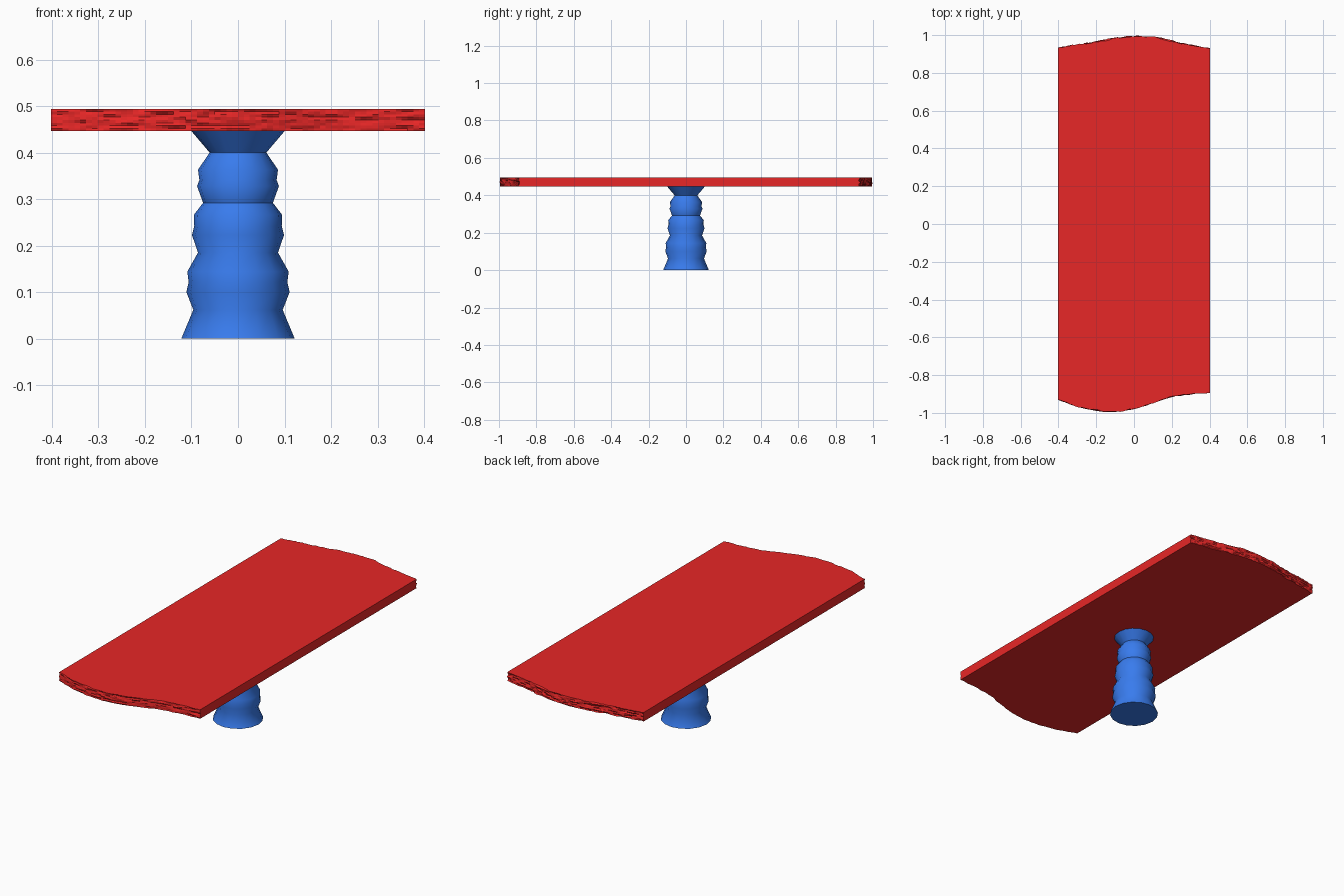
import bpy, bmesh, math
from mathutils import Vector, noise

if "Cube" in bpy.data.objects:
    bpy.data.objects.remove(bpy.data.objects["Cube"])


def material(name, color):
    m = bpy.data.materials.new(name)
    m.diffuse_color = color
    m.use_nodes = True
    m.node_tree.nodes["Principled BSDF"].inputs["Base Color"].default_value = m.diffuse_color
    return m


def make_object(name, bm, mat):
    bmesh.ops.recalc_face_normals(bm, faces=bm.faces)
    me = bpy.data.meshes.new(name)
    bm.to_mesh(me)
    bm.free()
    me.materials.append(mat)
    ob = bpy.data.objects.new(name, me)
    bpy.context.collection.objects.link(ob)
    return ob


def interp(pts, x):
    # smooth interpolation through (x, y) points
    i = max(0, min(len(pts) - 2, sum(p[0] <= x for p in pts) - 1))
    def slope(k):
        a, b = pts[max(k - 1, 0)], pts[min(k + 1, len(pts) - 1)]
        return (b[1] - a[1]) / (b[0] - a[0])
    (x0, y0), (x1, y1) = pts[i], pts[i + 1]
    h = x1 - x0
    t = (x - x0) / h
    return ((2*t**3 - 3*t**2 + 1) * y0 + (t**3 - 2*t**2 + t) * h * slope(i)
            + (3*t**2 - 2*t**3) * y1 + (t**3 - t**2) * h * slope(i + 1))


# Table top: slab with straight long sides and rough, wavy live-edge ends
front = [(-.402, -.93), (-.27, -.973), (-.12, -.993), (0, -.978),
         (.1, -.947), (.2, -.915), (.3, -.9), (.402, -.893)]
back = [(-.402, .932), (-.2, .963), (-.1, .983), (0, .992),
        (.12, .986), (.25, .957), (.402, .927)]
COLS, ROWS = 64, 8
Z0, Z1 = .446, .494
bm = bmesh.new()
ends = []
for curve, seed, amp in ((front, 3.0, .006), (back, 9.0, .009)):
    grid = []
    for r in range(ROWS + 1):
        z = Z0 + (Z1 - Z0) * r / ROWS
        row = []
        for c in range(COLS + 1):
            x = -.402 + .804 * c / COLS
            n = noise.noise(Vector((x * 22, z * 110, seed)))
            n += .5 * noise.noise(Vector((x * 60, z * 150, seed + 5)))
            y = max(-1, min(1, interp(curve, x) + amp * n))
            row.append(bm.verts.new((x, y, z)))
        grid.append(row)
    for r in range(ROWS):
        for c in range(COLS):
            bm.faces.new((grid[r][c], grid[r][c + 1],
                          grid[r + 1][c + 1], grid[r + 1][c]))
    ends.append(grid)
f, b = ends
for r in (0, ROWS):
    for c in range(COLS):
        bm.faces.new((f[r][c], f[r][c + 1], b[r][c + 1], b[r][c]))
for c in (0, COLS):
    for r in range(ROWS):
        bm.faces.new((f[r][c], f[r + 1][c], b[r + 1][c], b[r][c]))
make_object("table_top", bm, material("red", (.8, .02, .02, 1)))

# Turned pedestal: lathe profile (radius, height)
profile = [(.122, 0), (.096, .062), (.111, .10), (.106, .122), (.109, .144),
           (.086, .185), (.099, .223), (.094, .242), (.095, .266),
           (.075, .292), (.088, .328), (.083, .341), (.086, .363),
           (.061, .40), (.10, .446)]
SIDES = 16
bm = bmesh.new()
rings = [[bm.verts.new((r * math.cos(2 * math.pi * i / SIDES),
                        r * math.sin(2 * math.pi * i / SIDES), z))
          for i in range(SIDES)] for r, z in profile]
for lo, hi in zip(rings, rings[1:]):
    for i in range(SIDES):
        j = (i + 1) % SIDES
        bm.faces.new((lo[i], lo[j], hi[j], hi[i]))
bm.faces.new(rings[0])
bm.faces.new(rings[-1])
leg = make_object("pedestal", bm, material("blue", (.04, .2, .85, 1)))
bpy.context.view_layer.objects.active = leg
leg.select_set(True)
bpy.ops.object.shade_smooth_by_angle(angle=math.radians(50))
